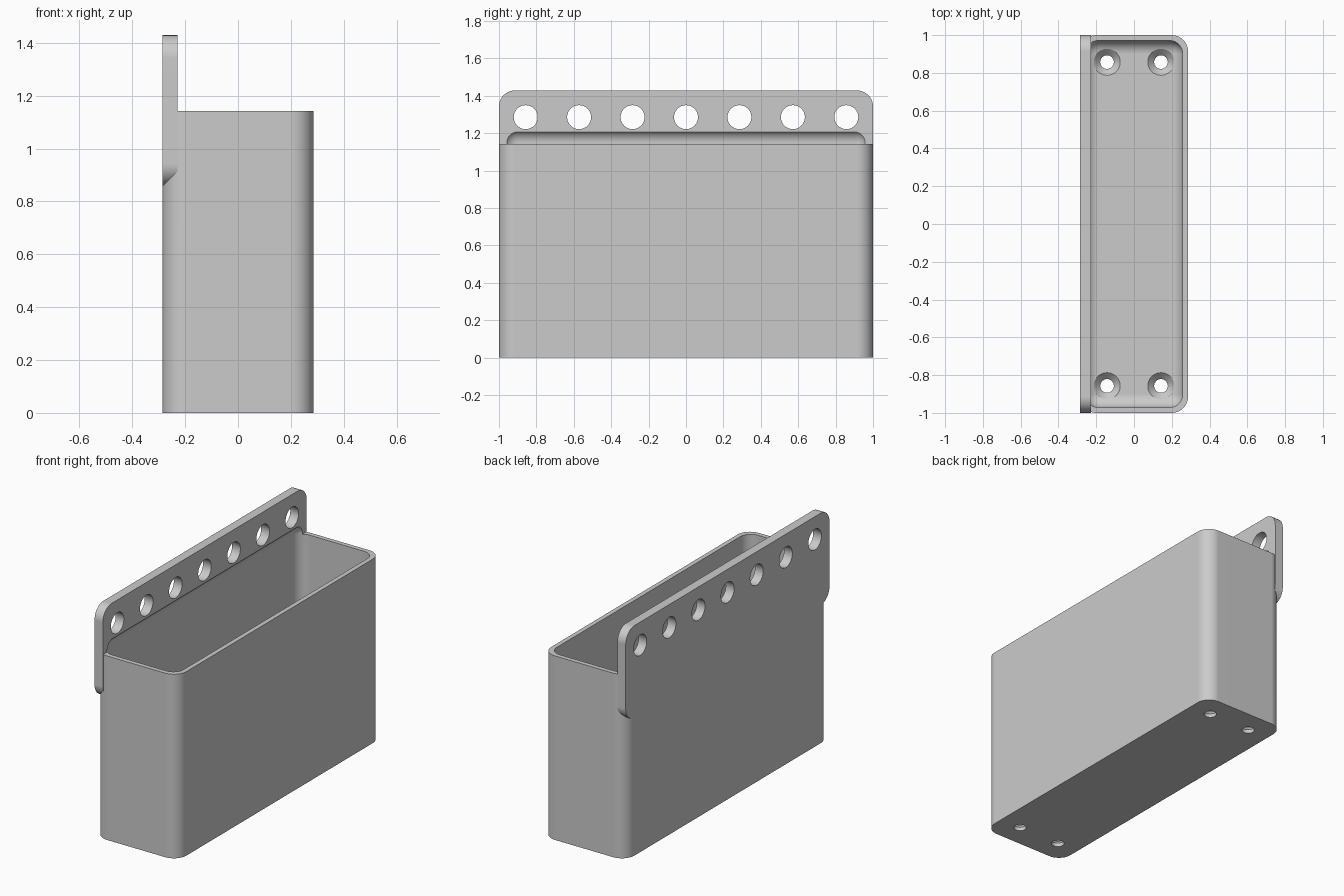
import bpy, bmesh, math
from mathutils import Matrix, Vector

old = bpy.data.objects.get("Cube")
if old:
    bpy.data.objects.remove(old, do_unlink=True)

# Single grey finish
grey = bpy.data.materials.new("plain grey")
grey.use_nodes = True
colour = (0.6, 0.6, 0.6, 1)
grey.diffuse_color = colour
grey.node_tree.nodes["Principled BSDF"].inputs["Base Color"].default_value = colour

U = 2 / 70                  # one design unit
X, Y, Z = 10 * U, 35 * U, 40 * U   # half width, half length, box height
WALL, FLOOR, PLATE = U, 2 * U, 2 * U


def finish(name, bm):
    bmesh.ops.recalc_face_normals(bm, faces=bm.faces)
    mesh = bpy.data.meshes.new(name)
    bm.to_mesh(mesh)
    bm.free()
    mesh.materials.append(grey)
    ob = bpy.data.objects.new(name, mesh)
    bpy.context.collection.objects.link(ob)
    return ob


def rounded_box(name, lo, hi, radius, axes):
    """Box between two corners, rounding the edges that run along the axes."""
    lo, hi = Vector(lo), Vector(hi)
    bm = bmesh.new()
    bmesh.ops.create_cube(bm, size=1)
    bmesh.ops.scale(bm, vec=hi - lo, verts=bm.verts)
    bmesh.ops.translate(bm, vec=(lo + hi) / 2, verts=bm.verts)
    edges = [e for e in bm.edges
             if any(abs((e.verts[0].co - e.verts[1].co)[a]) > 1e-4 for a in axes)]
    bmesh.ops.bevel(bm, geom=edges, offset=radius, segments=10,
                    profile=0.5, affect='EDGES')
    return finish(name, bm)


def lathe(name, profile, matrix):
    """Solid of revolution from (radius, height) points, closed on its axis."""
    bm = bmesh.new()
    pts = [(0, profile[0][1])] + profile + [(0, profile[-1][1])]
    verts = [bm.verts.new((r, 0, h)) for r, h in pts]
    edges = [bm.edges.new(pair) for pair in zip(verts, verts[1:])]
    bmesh.ops.spin(bm, geom=verts + edges, cent=(0, 0, 0), axis=(0, 0, 1),
                   angle=math.tau, steps=48)
    bmesh.ops.remove_doubles(bm, verts=bm.verts, dist=1e-5)
    bmesh.ops.transform(bm, matrix=matrix, verts=bm.verts)
    return finish(name, bm)


def combine(target, other, operation):
    mod = target.modifiers.new(other.name, 'BOOLEAN')
    mod.operation = operation
    mod.solver = 'EXACT'
    mod.object = other
    bpy.context.view_layer.objects.active = target
    bpy.ops.object.modifier_apply(modifier=mod.name)
    bpy.data.objects.remove(other, do_unlink=True)


# Box body with rounded upright corners
bin_body = rounded_box("wall_bin", (-X, -Y, 0), (X, Y, Z), 3 * U, [2])

# Mounting plate along the -x side, rising above the rim
plate = rounded_box("mounting_plate", (-X, -Y, 30 * U), (-X + PLATE, Y, 50 * U),
                    3 * U, [0])
combine(bin_body, plate, 'UNION')

# Cavity, filleted all round, which also scoops a recess into the plate
cavity = rounded_box("cavity", (-X + WALL, -Y + WALL, FLOOR),
                     (X - WALL, Y - WALL, 1.22), 0.07, [0, 1, 2])
combine(bin_body, cavity, 'DIFFERENCE')

# Row of seven round holes through the plate
for i in range(-3, 4):
    place = (Matrix.Translation((-X + PLATE / 2, i * 10 * U, 45 * U))
             @ Matrix.Rotation(math.pi / 2, 4, 'Y'))
    hole = lathe("plate_hole", [(0.064, -0.1), (0.064, 0.1)], place)
    combine(bin_body, hole, 'DIFFERENCE')

# Countersunk screw holes in the floor corners
sink = [(0.036, -0.1), (0.036, FLOOR - 0.034), (0.07, FLOOR), (0.07, 0.16)]
for sx in (-1, 1):
    for sy in (-1, 1):
        place = Matrix.Translation((sx * 5 * U, sy * 30 * U, 0))
        combine(bin_body, lathe("screw_hole", sink, place), 'DIFFERENCE')

# Smooth curves with crisp edges
bpy.ops.object.select_all(action='DESELECT')
bin_body.select_set(True)
bpy.context.view_layer.objects.active = bin_body
bpy.ops.object.shade_smooth_by_angle(angle=math.radians(30))
weighted = bin_body.modifiers.new("weighted_normals", 'WEIGHTED_NORMAL')
weighted.keep_sharp = True
